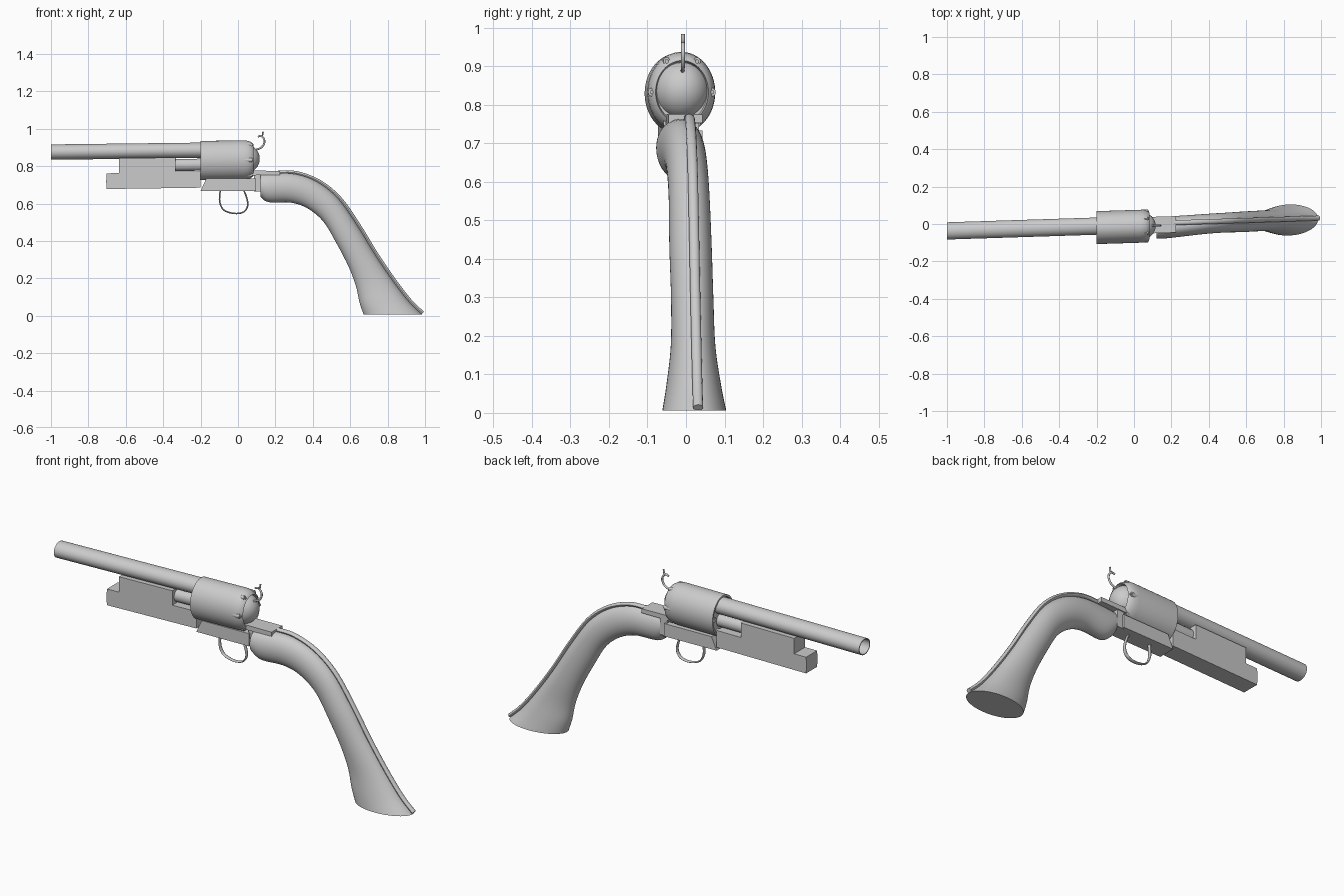
import bpy, bmesh, math
from mathutils import Vector

if "Cube" in bpy.data.objects:
    bpy.data.objects.remove(bpy.data.objects["Cube"])


def finish(name, bm, pitch=0.0, angle=35):
    """Apply the model's slight yaw/pitch slant and make a smooth-by-angle object."""
    for v in bm.verts:
        x = v.co.x
        v.co.y += 0.032 * x - 0.005
        v.co.z += pitch * x
    bmesh.ops.recalc_face_normals(bm, faces=bm.faces[:])
    me = bpy.data.meshes.new(name)
    bm.to_mesh(me)
    bm.free()
    ob = bpy.data.objects.new(name, me)
    bpy.context.collection.objects.link(ob)
    bpy.ops.object.select_all(action='DESELECT')
    ob.select_set(True)
    bpy.context.view_layer.objects.active = ob
    bpy.ops.object.shade_smooth_by_angle(angle=math.radians(angle))
    return ob


def lathe(name, profile, ry, rz, cy=0.0, cz=0.0, n=48, closed=False, pitch=0.012):
    """Revolve (x, radius factor) points about the x axis with an oval section."""
    bm = bmesh.new()
    rings = []
    for x, r in profile:
        if r == 0:
            rings.append([bm.verts.new((x, cy, cz))] * n)
        else:
            rings.append([bm.verts.new((x, cy + r * ry * math.cos(2 * math.pi * k / n),
                                        cz + r * rz * math.sin(2 * math.pi * k / n)))
                          for k in range(n)])
    pairs = list(zip(rings, rings[1:]))
    if closed:
        pairs.append((rings[-1], rings[0]))
    for a, b in pairs:
        for k in range(n):
            q = [a[k], a[k - 1], b[k - 1], b[k]]
            bm.faces.new(list(dict.fromkeys(q)))
    return finish(name, bm, pitch)


def smooth(rows, steps=5):
    """Catmull-Rom interpolation of rows of numbers."""
    out = []
    pts = [rows[0]] + list(rows) + [rows[-1]]
    for i in range(1, len(pts) - 2):
        for s in range(steps):
            t = s / steps
            out.append([0.5 * (2 * b + (c - a) * t + (2 * a - 5 * b + 4 * c - d) * t * t
                               + (3 * b - a - 3 * c + d) * t ** 3)
                        for a, b, c, d in zip(*pts[i - 1:i + 3])])
    return out + [list(rows[-1])]


def loft(name, rows, n=32, pitch=0.0):
    """Oval sections: low x, low z, high x, high z, half width, y offset."""
    bm = bmesh.new()
    rings = []
    for bx, bz, tx, tz, w, dy in rows:
        c, h = Vector(((bx + tx) / 2, dy, (bz + tz) / 2)), Vector(((tx - bx) / 2, 0, (tz - bz) / 2))
        rings.append([bm.verts.new(c + h * math.sin(2 * math.pi * k / n)
                                   + Vector((0, w * math.cos(2 * math.pi * k / n), 0)))
                      for k in range(n)])
    for a, b in zip(rings, rings[1:]):
        for k in range(n):
            bm.faces.new((a[k], a[k - 1], b[k - 1], b[k]))
    bm.faces.new(rings[0])
    bm.faces.new(rings[-1])
    return finish(name, bm, pitch)


def tube(name, path, r, w, dy=0.0, n=12, pitch=0.0):
    """Oval tube along an (x, z) path, r in the plane and w across it."""
    pts = smooth(path)
    rows = []
    for i, p in enumerate(pts):
        a, b = pts[max(i - 1, 0)], pts[min(i + 1, len(pts) - 1)]
        d = Vector((b[0] - a[0], b[1] - a[1])).normalized()
        rows.append((p[0] + d.y * r, p[1] - d.x * r, p[0] - d.y * r, p[1] + d.x * r, w, dy))
    return loft(name, rows, n, pitch)


def slab(name, outline, half, dy=0.0, pitch=0.012):
    """Extrude an (x, z) outline across y."""
    bm = bmesh.new()
    a, b = [[bm.verts.new((x, dy + s * half, z)) for x, z in outline] for s in (-1, 1)]
    bm.faces.new(a)
    bm.faces.new(b)
    for k in range(len(a)):
        bm.faces.new((a[k], a[k - 1], b[k - 1], b[k]))
    return finish(name, bm, pitch)


# Barrel: thin open tube
lathe("barrel", [(-1, 1), (-0.19, 1), (-0.19, 0.9), (-1, 0.9)], 0.046, 0.041, cz=0.887, closed=True)

# Revolving drum with recessed front and rounded rear shoulder
CY, CZ = -0.008, 0.832
lathe("drum", [(-0.188, 0), (-0.188, 0.9), (-0.2, 0.9), (-0.2, 1), (0.03, 1), (0.05, 0.98),
               (0.066, 0.93), (0.078, 0.86), (0.084, 0.78), (0.07, 0.74), (0.07, 0)],
      0.088, 0.105, CY, CZ, n=64)
lathe("rear_dome", [(0.04 + 0.076 * math.sin(a), max(math.cos(a), 0) if i < 12 else 0)
                    for i, a in enumerate(math.pi / 2 * k / 12 for k in range(13))],
      0.072, 0.077, CY, 0.838)

# Rear nipples and front chamber plugs
for i in range(6):
    a = math.radians(60 * i)
    y, z = CY + math.cos(a), CZ + math.sin(a)
    lathe(f"nipple_{i}", [(0.03, 0), (0.03, 1), (0.074, 1), (0.074, 0.5), (0.08, 0.5), (0.08, 0)],
          0.009, 0.011, CY + 0.079 * math.cos(a), CZ + 0.092 * math.sin(a), n=12)
    lathe(f"chamber_plug_{i}", [(-0.18, 1), (-0.198, 1), (-0.198, 0)], 0.012, 0.012,
          CY + 0.065 * math.cos(a), CZ + 0.08 * math.sin(a), n=16)

# Under-barrel housing and loading rod
slab("barrel_housing", [(-0.702, 0.686), (-0.705, 0.725), (-0.702, 0.77), (-0.635, 0.77),
                        (-0.635, 0.85), (-0.335, 0.85), (-0.335, 0.775), (-0.2, 0.775),
                        (-0.2, 0.687)], 0.045)
lathe("loading_rod", [(-0.36, 0), (-0.36, 1), (-0.18, 1), (-0.18, 0)], 0.03, 0.032, cz=0.81, n=24)

# Lower frame, rear post and top tang plate
slab("lower_frame", [(-0.2, 0.67), (0.095, 0.666), (0.095, 0.732), (-0.17, 0.735)], 0.045)
slab("rear_post", [(0.085, 0.664), (0.125, 0.664), (0.125, 0.768), (0.085, 0.768)], 0.035)
slab("tang_plate", [(0.065, 0.75), (0.225, 0.75), (0.225, 0.772), (0.065, 0.775)], 0.044, -0.004)

# Trigger guard bow
tube("trigger_guard", [(-0.095, 0.672), (-0.098, 0.61), (-0.075, 0.565), (-0.02, 0.547),
                       (0.03, 0.555), (0.052, 0.59), (0.045, 0.635), (0.03, 0.672)], 0.004, 0.010)

# Hammer with thumb spur
tube("hammer", [(0.09, 0.885), (0.125, 0.9), (0.141, 0.925), (0.138, 0.947), (0.122, 0.962),
                (0.106, 0.957)], 0.005, 0.005, -0.007)
tube("hammer_spur", [(0.122, 0.96), (0.131, 0.966), (0.134, 0.984)], 0.004, 0.005, -0.007)

# Long curved grip flaring to a flat base
grip = [(0.12, 0.635, 0.12, 0.757, 0.055, -0.02),
        (0.165, 0.607, 0.18, 0.763, 0.058, -0.019),
        (0.28, 0.605, 0.31, 0.757, 0.055, -0.012),
        (0.37, 0.575, 0.43, 0.712, 0.053, -0.006),
        (0.455, 0.505, 0.54, 0.622, 0.053, -0.003),
        (0.525, 0.39, 0.64, 0.48, 0.055, -0.002),
        (0.59, 0.265, 0.735, 0.325, 0.055, 0.0),
        (0.63, 0.16, 0.83, 0.185, 0.058, 0.0),
        (0.65, 0.07, 0.915, 0.075, 0.071, 0.0),
        (0.672, 0.006, 0.985, 0.006, 0.083, 0.0)]
loft("grip", smooth(grip), n=48)

# Backstrap rod along the spine of the grip
tube("backstrap", [(0.215, 0.766)] + [(g[2] + 0.004, g[3] + 0.006) for g in grip[2:-1]]
     + [(0.988, 0.014)], 0.010, 0.013, 0.005)
